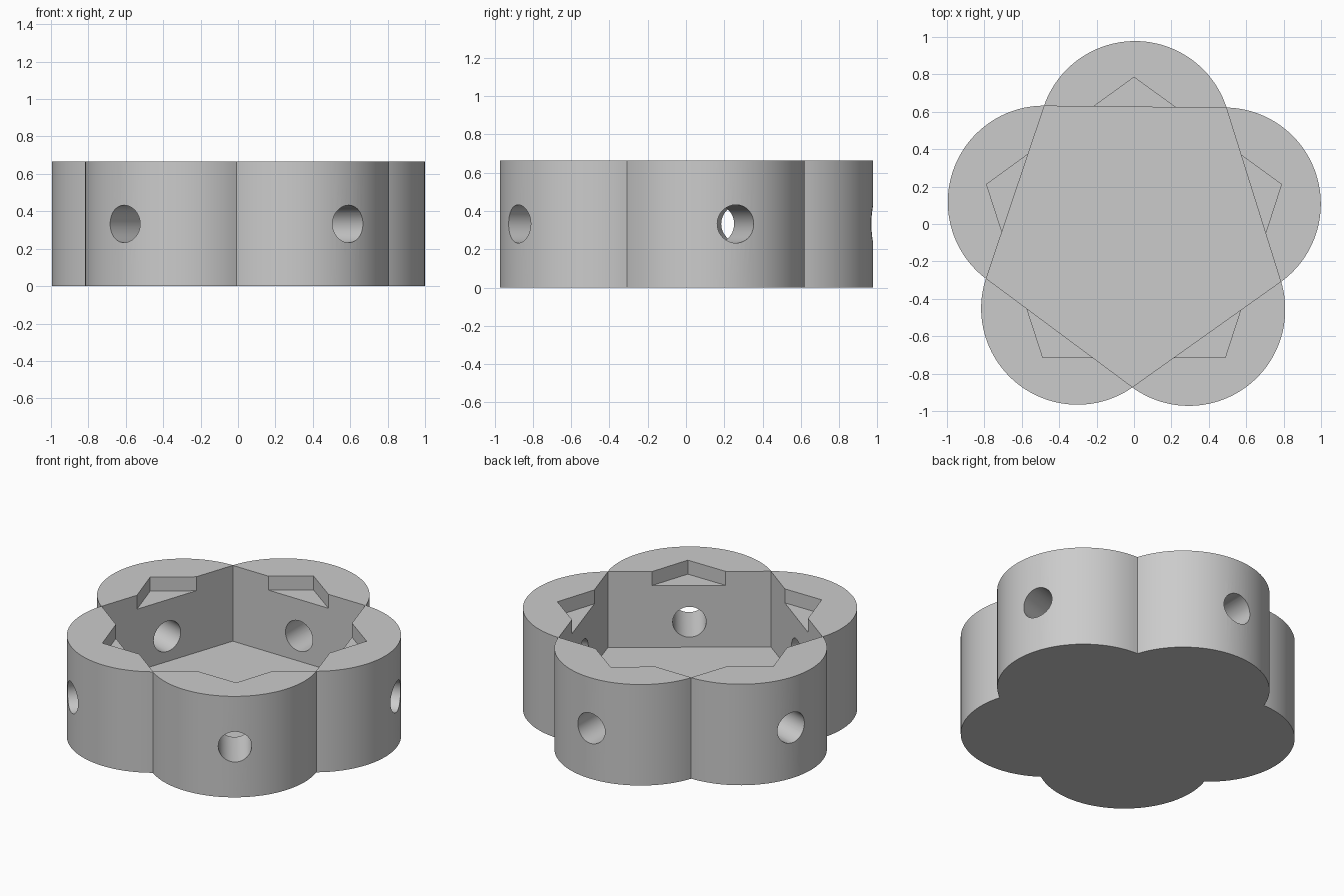
import bpy
import bmesh
from math import sin, cos, pi, radians, sqrt, atan2
from mathutils import Matrix

LOBES = 5
STEP = 2 * pi / LOBES
HEIGHT = 0.665
FLOOR = HEIGHT / 4
CENTRE_Y = -0.044
LOBE_DIST, LOBE_R = 0.507, 0.515
TILT = radians(-0.6)          # slight turn of the lobes against the star pocket
HOLE_R = 0.1
ARC_STEPS = 48

if "Cube" in bpy.data.objects:
    bpy.data.objects.remove(bpy.data.objects["Cube"])

grey = bpy.data.materials.new("plain grey")
grey.use_nodes = True
colour = (0.6, 0.6, 0.6, 1)
grey.diffuse_color = colour
grey.node_tree.nodes["Principled BSDF"].inputs["Base Color"].default_value = colour


def finish(name, bm):
    bmesh.ops.recalc_face_normals(bm, faces=bm.faces)
    mesh = bpy.data.meshes.new(name)
    bm.to_mesh(mesh)
    bm.free()
    mesh.materials.append(grey)
    obj = bpy.data.objects.new(name, mesh)
    bpy.context.scene.collection.objects.link(obj)
    return obj


def prism(name, outline, bottom, top):
    bm = bmesh.new()
    base = bm.faces.new([bm.verts.new((x, y + CENTRE_Y, bottom)) for x, y in outline])
    solid = bmesh.ops.extrude_face_region(bm, geom=[base])
    raised = [v for v in solid["geom"] if isinstance(v, bmesh.types.BMVert)]
    bmesh.ops.translate(bm, verts=raised, vec=(0, 0, top - bottom))
    return finish(name, bm)


def pentagon(radius, start):
    return [(radius * cos(start + i * STEP), radius * sin(start + i * STEP))
            for i in range(LOBES)]


# Flower outline: five arcs that meet at the notches
half = STEP / 2
notch = LOBE_DIST * cos(half) + sqrt(LOBE_R ** 2 - (LOBE_DIST * sin(half)) ** 2)
sweep = atan2(notch * sin(half), notch * cos(half) - LOBE_DIST)
outline = []
for i in range(LOBES):
    aim = pi / 2 + TILT + i * STEP
    for j in range(ARC_STEPS):
        a = aim - sweep + 2 * sweep * j / ARC_STEPS
        outline.append((LOBE_DIST * cos(aim) + LOBE_R * cos(a),
                        LOBE_DIST * sin(aim) + LOBE_R * sin(a)))
body = prism("flower_body", outline, 0, HEIGHT)

# Deep five-sided pocket, and a shallow one turned to point into the lobes
cutters = [
    prism("deep_pocket_cutter", pentagon(notch - 0.003, pi / 2 + half + TILT),
          FLOOR, HEIGHT + 0.1),
    prism("shallow_pocket_cutter", pentagon(0.829, pi / 2), HEIGHT - 0.092, HEIGHT + 0.2),
]

# One round hole through the wall of each lobe
for i in range(LOBES):
    aim = pi / 2 + TILT + i * STEP
    bm = bmesh.new()
    place = (Matrix.Translation((0, CENTRE_Y, HEIGHT / 2)) @ Matrix.Rotation(aim, 4, "Z")
             @ Matrix.Translation((0.85, 0, 0)) @ Matrix.Rotation(pi / 2, 4, "Y"))
    bmesh.ops.create_cone(bm, cap_ends=True, segments=48, radius1=HOLE_R,
                          radius2=HOLE_R, depth=0.7, matrix=place)
    cutters.append(finish("hole_cutter", bm))

# Cut everything out of the body
bpy.ops.object.select_all(action="DESELECT")
bpy.context.view_layer.objects.active = body
body.select_set(True)
for cutter in cutters:
    cutter.hide_render = True
    cut = body.modifiers.new("cut", "BOOLEAN")
    cut.operation = "DIFFERENCE"
    cut.solver = "EXACT"
    cut.object = cutter
    bpy.ops.object.modifier_apply(modifier=cut.name)
    bpy.data.objects.remove(cutter)

bpy.ops.object.shade_smooth_by_angle(angle=radians(30))
